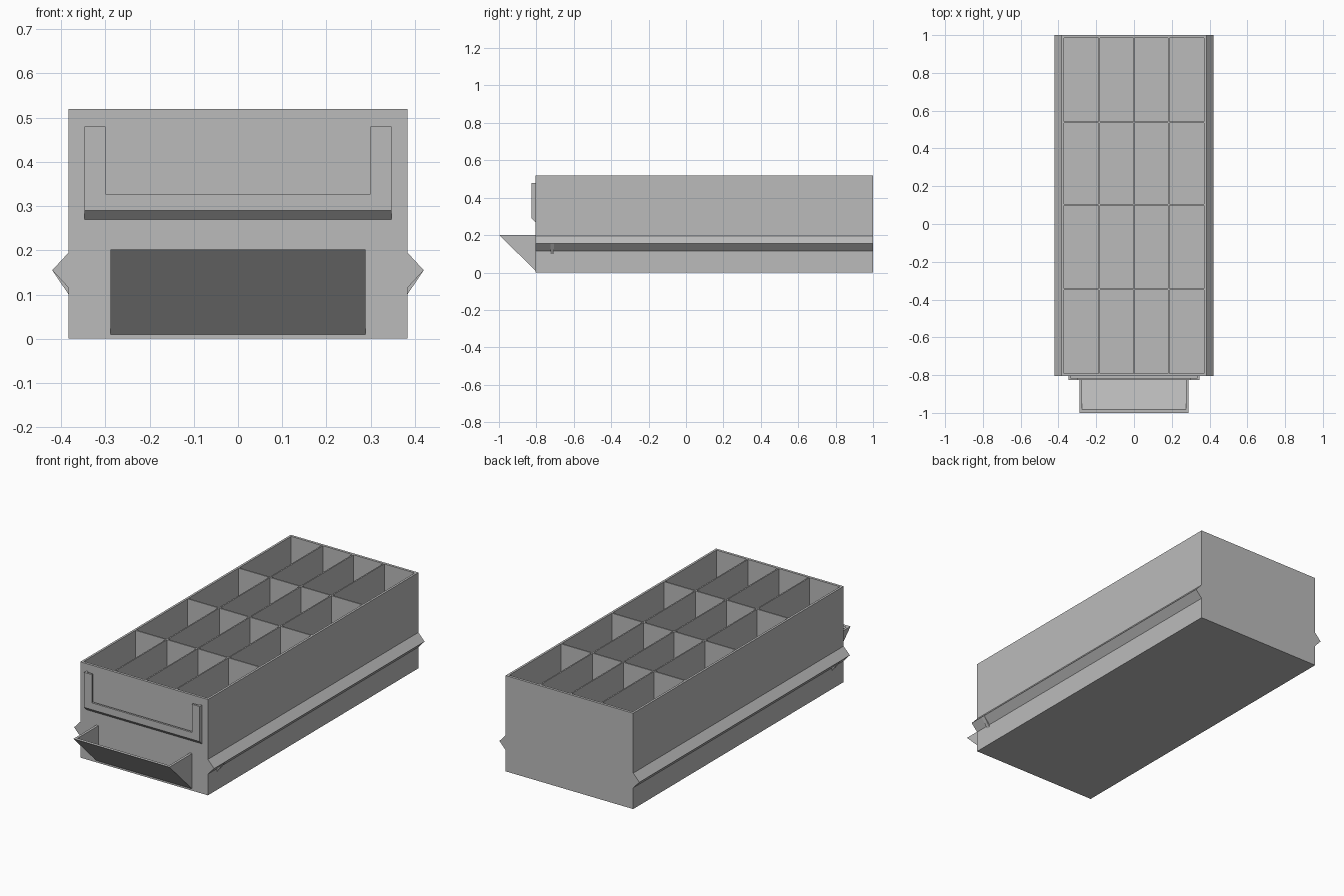
import bpy
import bmesh

cube = bpy.data.objects.get("Cube")
if cube:
    bpy.data.objects.remove(cube, do_unlink=True)

# One plain plastic colour
GREY = (0.5, 0.5, 0.5, 1.0)
plastic = bpy.data.materials.new("grey plastic")
plastic.use_nodes = True
plastic.diffuse_color = GREY
for node in plastic.node_tree.nodes:
    if node.type == 'BSDF_PRINCIPLED':
        node.inputs["Base Color"].default_value = GREY


def finish(name, bm):
    bmesh.ops.remove_doubles(bm, verts=bm.verts, dist=1e-5)
    bmesh.ops.recalc_face_normals(bm, faces=bm.faces)
    mesh = bpy.data.meshes.new(name)
    bm.to_mesh(mesh)
    bm.free()
    mesh.materials.append(plastic)
    obj = bpy.data.objects.new(name, mesh)
    bpy.context.collection.objects.link(obj)
    return obj


def prism(name, profile, start, end, axis):
    """Sweep a closed profile along x (profile is y, z) or y (profile is x, z)."""
    bm = bmesh.new()

    def ring(t):
        return [bm.verts.new((t, a, z) if axis == 'x' else (a, t, z)) for a, z in profile]

    first, last = ring(start), ring(end)
    bm.faces.new(first)
    bm.faces.new(last[::-1])
    n = len(profile)
    for i in range(n):
        j = (i + 1) % n
        bm.faces.new((first[i], first[j], last[j], last[i]))
    return finish(name, bm)


FRONT, BACK, SIDE, TOP, FLOOR = -0.805, 1.0, 0.383, 0.52, 0.015

# Drawer body: a grid whose odd cells are sunk to the floor
half = [0.0035, 0.181, 0.188, 0.371, SIDE]
xs = [-x for x in reversed(half)] + half
ys = [FRONT, -0.791, -0.35, -0.342, 0.098, 0.106, 0.534, 0.542, 0.986, BACK]
bm = bmesh.new()


def quad(*points):
    bm.faces.new([bm.verts.new(p) for p in points])


for i, (x0, x1) in enumerate(zip(xs, xs[1:])):
    for j, (y0, y1) in enumerate(zip(ys, ys[1:])):
        corners = [(x0, y0), (x1, y0), (x1, y1), (x0, y1)]
        pocket = i % 2 and j % 2
        quad(*[(x, y, FLOOR if pocket else TOP) for x, y in corners])
        quad(*[(x, y, 0) for x, y in reversed(corners)])
        for k in range(4):
            a, b = corners[k], corners[(k + 1) % 4]
            outer = (a[0] == b[0] and abs(a[0]) == SIDE) or (a[1] == b[1] and a[1] in (FRONT, BACK))
            if pocket or outer:
                low = FLOOR if pocket else 0
                quad((*a, low), (*b, low), (*b, TOP), (*a, TOP))
bmesh.ops.remove_doubles(bm, verts=bm.verts, dist=1e-5)
bmesh.ops.recalc_face_normals(bm, faces=bm.faces)
bmesh.ops.dissolve_limit(bm, angle_limit=0.01, verts=bm.verts, edges=bm.edges)
finish("drawer_body", bm)

# Side runners, each with a small stop under its front end
for side, s in (("left", 1), ("right", -1)):
    runner = [(s * x, z) for x, z in ((SIDE, 0.115), (0.42, 0.155), (SIDE, 0.195))]
    stop = [(s * x, z) for x, z in ((SIDE, 0.10), (0.42, 0.155), (SIDE, 0.155))]
    prism(side + "_runner", runner, FRONT, BACK, 'y')
    prism(side + "_runner_stop", stop, -0.725, -0.705, 'y')

# Label holder: a U-shaped lip standing off the front, open at the top
W, LIP_BACK, LIP_FRONT = 0.347, -0.814, -0.825


def u_shape(outer, inner, bottom, inside, top):
    return [(-outer, top), (-outer, bottom), (outer, bottom), (outer, top),
            (inner, top), (inner, inside), (-inner, inside), (-inner, top)]


prism("label_holder_lip", u_shape(W, 0.30, 0.29, 0.327, 0.48), LIP_FRONT, LIP_BACK, 'y')
prism("label_holder_spacer", u_shape(W, 0.337, 0.29, 0.30, 0.48), LIP_BACK, FRONT, 'y')
prism("label_holder_chamfer", [(FRONT, 0.27), (LIP_FRONT, 0.29), (FRONT, 0.29)], -W, W, 'x')

# Scoop handle: sloping plate with two triangular cheeks
H = 0.288
prism("handle_plate", [(FRONT, 0.01), (-1.0, 0.202), (-0.983, 0.202), (FRONT, 0.027)], -H, H, 'x')
for side, s in (("left", 1), ("right", -1)):
    prism(side + "_handle_cheek", [(FRONT, 0.01), (-1.0, 0.202), (FRONT, 0.202)],
          s * (H - 0.013), s * H, 'x')
